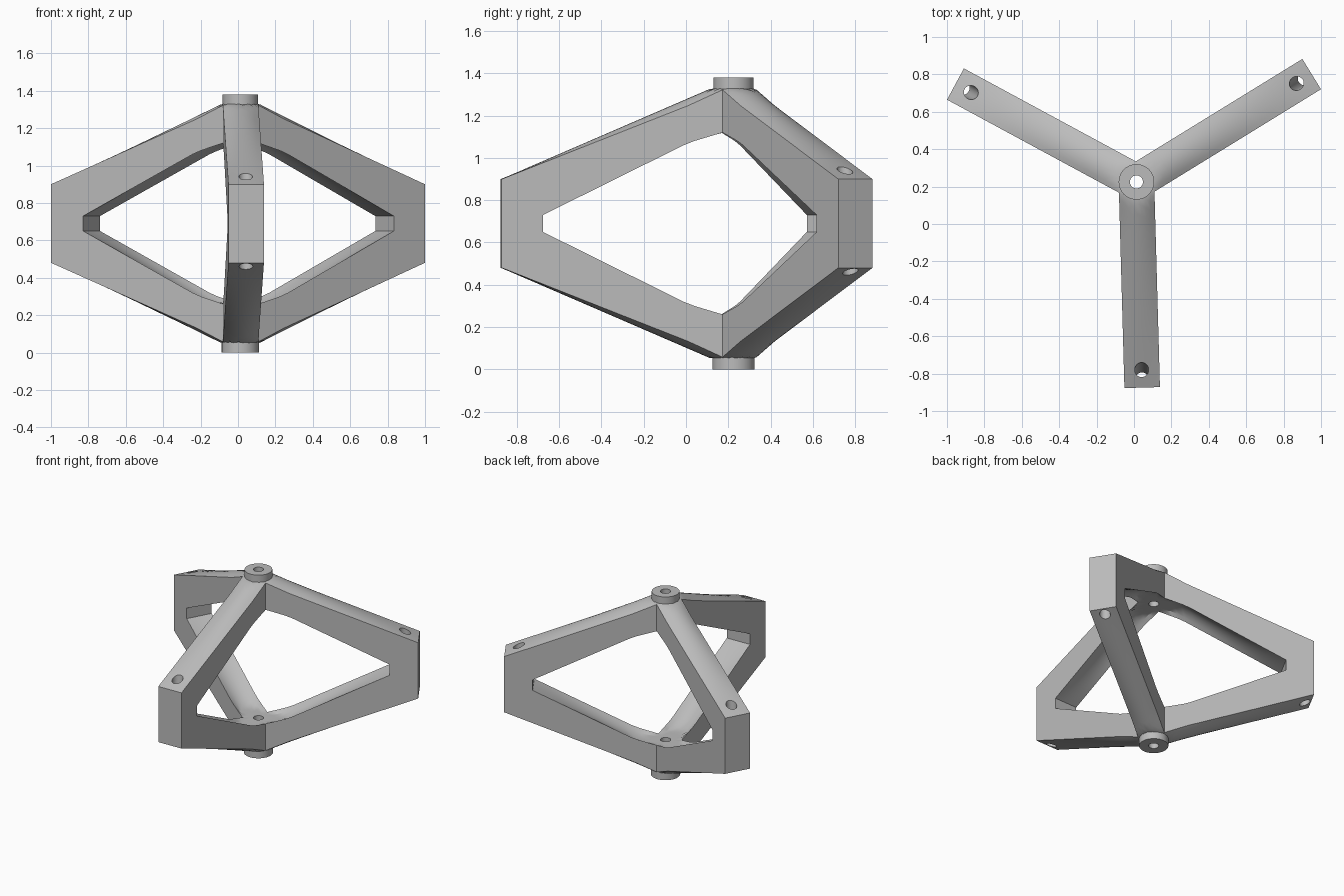
import bpy, bmesh, math
from mathutils import Matrix, Vector

cube = bpy.data.objects.get("Cube")
if cube:
    bpy.data.objects.remove(cube, do_unlink=True)

HUB = Vector((0.013, 0.225, 0))
MID = 0.69                  # height of the mirror plane
REACH, INNER = 1.10, 0.905  # arm tip and window tip, from the hub axis
HALF = 0.095                # half the arm width
COLS, STEPS = 8, 14
ANGLES = [math.radians(a) for a in (-88.4, 31.6, 151.6)]

grey = bpy.data.materials.new("cast grey")
grey.use_nodes = True
grey.diffuse_color = (0.5, 0.5, 0.5, 1)
grey.node_tree.nodes["Principled BSDF"].inputs["Base Color"].default_value = (0.5, 0.5, 0.5, 1)


def make_object(name, bm):
    bmesh.ops.recalc_face_normals(bm, faces=bm.faces)
    mesh = bpy.data.meshes.new(name)
    bm.to_mesh(mesh)
    bm.free()
    mesh.materials.append(grey)
    obj = bpy.data.objects.new(name, mesh)
    bpy.context.collection.objects.link(obj)
    return obj


def cylinder(name, start, end, radius):
    bm = bmesh.new()
    axis = end - start
    turn = Vector((0, 0, 1)).rotation_difference(axis).to_matrix().to_4x4()
    bmesh.ops.create_cone(bm, cap_ends=True, segments=40, radius1=radius, radius2=radius,
                          depth=axis.length, matrix=Matrix.Translation((start + end) / 2) @ turn)
    return make_object(name, bm)


# Heights above the mirror plane: straight crown, lower arm edges, flat hub
def outer_height(r, side):
    crown = 0.21 + 0.432 * (REACH - r)
    edge = 0.21 + 0.394 * (REACH - r) + 0.066 * max(0, 0.215 - r)
    return min(0.64, crown + (edge - crown) * side ** 2)


def inner_height(r, side):
    crown = 0.04 + 0.55 * (INNER - r)
    edge = 0.04 + 0.496 * (INNER - r) - 0.196 * max(0, 0.215 - r)
    return min(0.43, crown + (edge - crown) * side ** 2)


def loop_points(bm, angle, v, tip, height):
    """Half loop in one lengthwise slice: hub top, arm tip, hub bottom."""
    start = abs(v) / math.sqrt(3)
    top = []
    for k in range(STEPS + 1):
        r = start + (tip - start) * (k / STEPS) ** 1.8
        top.append((r, height(r, v / HALF)))
    path = top + [(r, -h) for r, h in reversed(top)]
    spin = Matrix.Rotation(angle, 4, 'Z')
    return [bm.verts.new(HUB + spin @ Vector((r, v, MID + h))) for r, h in path]


def bridge(bm, a, b):
    for k in range(len(a) - 1):
        bm.faces.new((a[k], a[k + 1], b[k + 1], b[k]))


# Three arms meeting along mitred seams at the hub
bm = bmesh.new()
for angle in ANGLES:
    widths = [HALF * (2 * i / COLS - 1) for i in range(COLS + 1)]
    outer = [loop_points(bm, angle, v, REACH, outer_height) for v in widths]
    inner = [loop_points(bm, angle, v, INNER, inner_height) for v in widths]
    for loops in (outer, inner):
        for a, b in zip(loops, loops[1:]):
            bridge(bm, a, b)
    for side in (0, -1):
        bridge(bm, outer[side], inner[side])
bmesh.ops.remove_doubles(bm, verts=bm.verts, dist=0.0005)
frame = make_object("three_arm_frame", bm)

# Bosses above and below the hub
top_boss = cylinder("top_boss", HUB + Vector((0, 0, 1.315)), HUB + Vector((0, 0, 1.38)), 0.095)
bottom_boss = cylinder("bottom_boss", HUB, HUB + Vector((0, 0, 0.065)), 0.1)

# Cutters: central bore and a slanted hole near each arm tip
bore = cylinder("bore_cutter", HUB - Vector((0, 0, 0.2)), HUB + Vector((0, 0, 1.6)), 0.035)
tip_cutters = []
for angle in ANGLES:
    out = Vector((math.cos(angle), math.sin(angle), 0))
    upper = HUB + out * 1.005 + Vector((0, 0, 0.94))
    lower = HUB + out * 1.055 + Vector((0, 0, 0.46))
    extra = (upper - lower) * 0.3
    tip_cutters.append(cylinder("tip_hole_cutter", lower - extra, upper + extra, 0.037))


def cut(obj, cutters):
    bpy.ops.object.select_all(action='DESELECT')
    obj.select_set(True)
    bpy.context.view_layer.objects.active = obj
    for cutter in cutters:
        mod = obj.modifiers.new("hole", 'BOOLEAN')
        mod.operation, mod.solver, mod.object = 'DIFFERENCE', 'EXACT', cutter
        bpy.ops.object.modifier_apply(modifier=mod.name)
    bpy.ops.object.shade_smooth_by_angle(angle=math.radians(25))


cut(frame, [bore] + tip_cutters)
cut(top_boss, [bore])
cut(bottom_boss, [bore])
for cutter in [bore] + tip_cutters:
    bpy.data.objects.remove(cutter, do_unlink=True)
